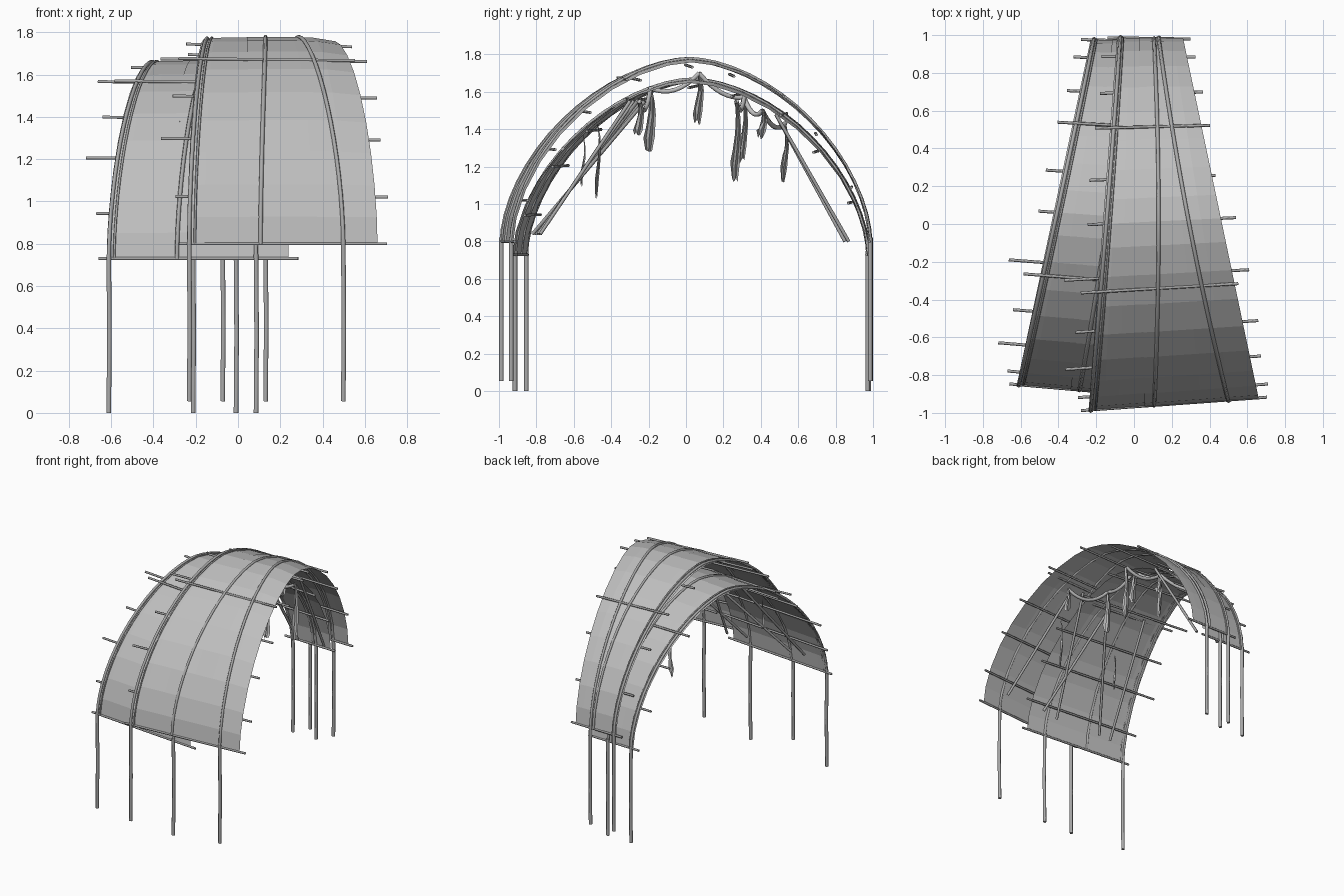
import bpy, bmesh, math, random
from mathutils import Vector

random.seed(4)
cube = bpy.data.objects.get("Cube")
if cube:
    bpy.data.objects.remove(cube)

ROUND = 1.72  # roundness of the arch: 2 is a half circle


def material(name, grey):
    m = bpy.data.materials.new(name)
    m.use_nodes = True
    m.diffuse_color = (grey, grey, grey, 1)
    m.node_tree.nodes["Principled BSDF"].inputs["Base Color"].default_value = (grey, grey, grey, 1)
    return m


SHEET = material("canvas grey", 0.52)
WOOD = material("pole grey", 0.40)


def add_mesh(name, mesh, mat):
    ob = bpy.data.objects.new(name, mesh)
    bpy.context.collection.objects.link(ob)
    mesh.materials.clear()
    mesh.materials.append(mat)
    return ob


def tube(name, points, radius, mat=WOOD):
    """Round pole or rope along a path."""
    cu = bpy.data.curves.new(name, "CURVE")
    cu.dimensions = "3D"
    cu.bevel_depth = radius
    cu.bevel_resolution = 1
    cu.use_fill_caps = True
    sp = cu.splines.new("POLY")
    sp.points.add(len(points) - 1)
    for p, co in zip(sp.points, points):
        p.co = (*co, 1)
    tmp = bpy.data.objects.new(name + "_path", cu)
    bpy.context.collection.objects.link(tmp)
    dg = bpy.context.evaluated_depsgraph_get()
    mesh = bpy.data.meshes.new_from_object(tmp.evaluated_get(dg))
    bpy.data.objects.remove(tmp)
    for f in mesh.polygons:
        f.use_smooth = len(f.vertices) == 4
    return add_mesh(name, mesh, mat)


def grid(name, rows, mat):
    """Flat-shaded surface through rows of points."""
    bm = bmesh.new()
    vs = [[bm.verts.new(p) for p in row] for row in rows]
    for a, b in zip(vs, vs[1:]):
        for i in range(len(a) - 1):
            bm.faces.new((a[i], a[i + 1], b[i + 1], b[i]))
    mesh = bpy.data.meshes.new(name)
    bm.to_mesh(mesh)
    bm.free()
    return add_mesh(name, mesh, mat)


def reach(t):
    """Horizontal share of the arch at angle t, from 1 (front) to -1 (back)."""
    c = math.cos(t)
    return math.copysign(abs(c) ** (2 / ROUND), c)


def angle_at(share):
    return math.acos(math.copysign(abs(share) ** (ROUND / 2), share))


class Vault:
    """Arched shelter: front and back eaves joined by an arched sweep."""

    def __init__(self, name, front, back, eave, rise, foot):
        self.name, self.eave, self.rise, self.foot = name, eave, rise, foot
        self.f = [Vector(p) for p in front]
        self.k = [Vector(p) for p in back]

    def spot(self, u, t, off=0.0):
        a = self.f[0].lerp(self.f[1], u)
        b = self.k[0].lerp(self.k[1], u)
        p = a.lerp(b, (1 - reach(t)) / 2)
        sag = 0.02 * max(0, abs(u - 0.45) - 0.35) / 0.2
        lift = max(0, math.sin(t)) ** (2 / ROUND)
        return Vector((p.x, p.y - off * math.cos(t),
                       self.eave + (self.rise - sag) * lift + off * math.sin(t)))

    def canvas(self):
        # two overlapping panels
        for label, lo, hi, off in (("side", 0, 0.36, 0), ("main", 0.33, 1, 0.003)):
            rows = [[self.spot(lo + (hi - lo) * i / 4, math.pi * j / 18, off) for i in range(5)]
                    for j in range(19)]
            grid(f"{self.name}_{label}_canvas", rows, SHEET)

    def rib(self, label, u0, u1, legs, radius=0.01):
        path = [self.spot(u0 + (u1 - u0) * (1 - reach(math.pi * j / 32)) / 2,
                          math.pi * j / 32, 0.003) for j in range(33)]
        tube(f"{self.name}_{label}_rib", path, radius)
        if legs:
            for end, p in (("front", path[0]), ("back", path[-1])):
                tube(f"{self.name}_{label}_{end}_leg",
                     [(p.x, p.y, self.foot), (p.x + 0.003, p.y, self.eave * 0.5),
                      (p.x, p.y, self.eave + 0.02)], 0.0125)

    def batten(self, label, t, left, right, off):
        a, b = self.spot(0, t, off), self.spot(1, t, off)
        d = (b - a).normalized()
        tube(f"{self.name}_{label}_batten", [a - d * left, b + d * right], 0.008)


# position along the arch, left overhang, right overhang
BATTENS = ((0.95, 0.06, 0.06), (0.79, 0.14, 0.055), (0.59, 0.1, 0.08), (0.3, 0.18, 0.09),
           (0, 0.08, 0.08), (-0.245, 0.09, 0.02), (-0.72, 0.07, 0.05), (-0.92, 0.075, 0.05))

vaults = [
    Vault("high", ((-0.24, -0.985), (0.66, -0.92)), ((-0.09, 0.985), (0.26, 0.98)), 0.80, 0.975, 0.055),
    Vault("low", ((-0.62, -0.85), (0.24, -0.925)), ((-0.23, 0.975), (0.12, 0.965)), 0.73, 0.935, 0.0),
]
for v in vaults:
    v.canvas()
    v.rib("right", 0.01, 0.05, True)
    v.rib("right_twin", 0.04, 0.09, False, 0.006)
    v.rib("middle", 0.385, 0.56, False)
    v.rib("left", 0.82, 0.63, True)
    # eave poles and outer straps
    v.batten("front_eave", 0, 0.04, 0.045, 0)
    v.batten("back_eave", math.pi, 0.05, 0.04, 0)
    v.batten("front_strap", angle_at(0.36), 0.09, 0.02, 0.012)
    v.batten("back_strap", angle_at(-0.51), 0.08, 0.045, 0.012)
    # straight battens under the canvas
    for n, (share, left, right) in enumerate(BATTENS):
        v.batten(f"inner_{n}", angle_at(share), left, right, -0.022)

# straight diagonal braces inside
front_braces = ((0.55, 0.36), (0.2, 0.0), (-0.34, 0.04), (-0.45, -0.3), (0.05, 0.3))
for n, (x0, x1) in enumerate(front_braces):
    tube(f"front_brace_{n}", [(x0, -0.78 - 0.01 * n, 0.84), (x1, -0.3 + 0.02 * n, 1.55)], 0.01)
for n, (x0, x1) in enumerate(((0.13, 0.2), (-0.08, -0.14))):
    tube(f"back_brace_{n}", [(x0, 0.87 - 0.02 * n, 0.80), (x1, 0.48, 1.48)], 0.01)


def rag(n, x, y, top, bottom, width):
    """Crumpled hanging strip of cloth, widening downward."""
    rows = []
    for j in range(6):
        s = j / 5
        w = width * (0.3 + 0.9 * s if j < 5 else 0.6)
        rows.append([(x + 0.3 * w * (-1) ** i + random.uniform(-0.006, 0.006),
                      y + w * (i / 4 - 0.5) + 0.01 * math.sin(5 * s),
                      top + (bottom - top) * s + random.uniform(-0.015, 0.015)) for i in range(5)])
    grid(f"hanging_cloth_{n}", rows, SHEET)


rags = ((0.09, -0.19, 1.62, 1.29, 0.06), (0.42, -0.25, 1.55, 1.37, 0.05),
        (0.06, 0.07, 1.70, 1.44, 0.05), (0.3, 0.27, 1.55, 1.13, 0.05),
        (0.01, 0.31, 1.57, 1.23, 0.04), (-0.24, 0.53, 1.43, 1.13, 0.035),
        (0.1, 0.41, 1.5, 1.36, 0.05), (-0.28, -0.55, 1.37, 1.1, 0.015),
        (0.3, -0.47, 1.42, 1.04, 0.02))
for n, r in enumerate(rags):
    rag(n, *r)


def swag(n, a, b, drop):
    """Sagging cloth rope between two hanging strips."""
    a, b = Vector(a), Vector(b)
    path = [a.lerp(b, i / 8) - Vector((0, 0, drop * 4 * (i / 8) * (1 - i / 8))) for i in range(9)]
    tube(f"swag_{n}", path, 0.013, SHEET)


for n, (i, j, drop) in enumerate(((0, 2, 0.05), (2, 4, 0.04), (1, 0, 0.08), (4, 6, 0.05),
                                  (6, 5, 0.05), (3, 4, 0.06))):
    swag(n, rags[i][:3], rags[j][:3], drop)
